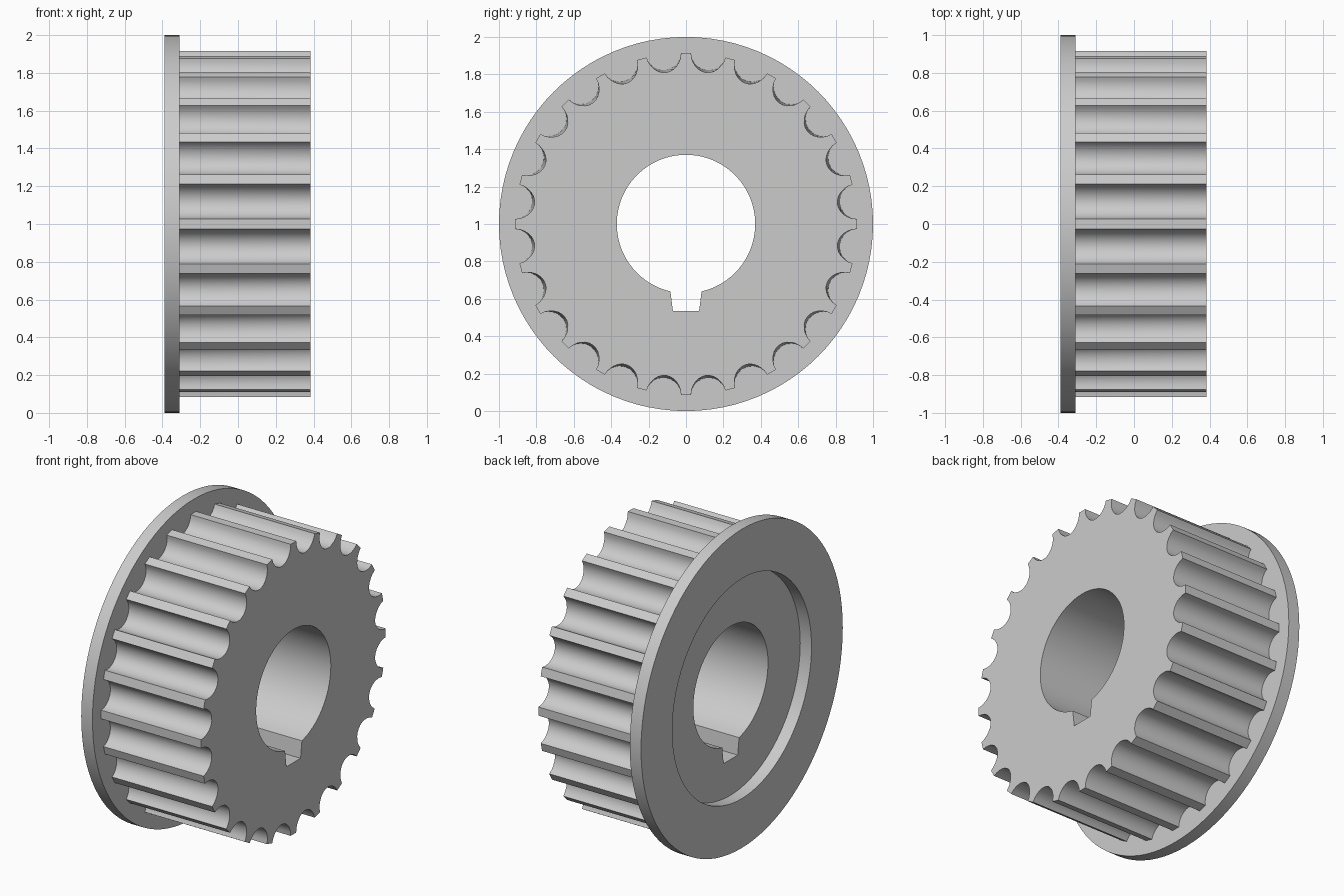
import bpy
import bmesh
from math import sin, cos, pi, radians

if "Cube" in bpy.data.objects:
    bpy.data.objects.remove(bpy.data.objects["Cube"], do_unlink=True)

TEETH = 24
TIP_RADIUS = 0.915
BORE_RADIUS = 0.37
X_BACK, X_STEP, X_FRONT = -0.388, -0.31, 0.385


def polar(radius, angle):
    """Point (y, z) on the end plane, angle measured from straight up."""
    return radius * sin(angle), 1 + radius * cos(angle)


def circle(radius, count=96):
    return [polar(radius, 2 * pi * i / count) for i in range(count)]


def toothed_outline(depth, steps=12):
    """Flat narrow tips with a rounded groove between each pair."""
    pitch = 2 * pi / TEETH
    half_groove = pitch / 2 - radians(1.7)
    points = []
    for tooth in range(TEETH):
        middle = (tooth + 0.5) * pitch
        for i in range(steps + 1):
            t = pi * i / steps
            points.append(polar(TIP_RADIUS - depth * sin(t),
                                middle - half_groove * cos(t)))
    return points


def keyed_bore(steps=72):
    """Round bore with a tapering key slot at the bottom."""
    gap = radians(13)
    start, sweep = pi + gap, 2 * (pi - gap)
    arc = [polar(BORE_RADIUS, start + sweep * i / steps) for i in range(steps + 1)]
    return arc + [(0.07, 0.535), (-0.07, 0.535)]


def hollow_prism(name, outer_a, outer_b, inner, x_a, x_b):
    """Solid between two end planes with a hole through it."""
    bm = bmesh.new()
    ends = []
    for x, loops in ((x_a, (outer_a, inner)), (x_b, (outer_b, inner))):
        rings, edges = [], []
        for loop in loops:
            ring = [bm.verts.new((x, y, z)) for y, z in loop]
            edges += [bm.edges.new((ring[i - 1], ring[i])) for i in range(len(ring))]
            rings.append(ring)
        bmesh.ops.triangle_fill(bm, edges=edges, use_beauty=True, normal=(1, 0, 0))
        ends.append(rings)
    for a, b in zip(*ends):
        for i in range(len(a)):
            bm.faces.new((a[i - 1], a[i], b[i], b[i - 1]))
    bmesh.ops.recalc_face_normals(bm, faces=bm.faces[:])
    mesh = bpy.data.meshes.new(name)
    bm.to_mesh(mesh)
    bm.free()
    obj = bpy.data.objects.new(name, mesh)
    bpy.context.collection.objects.link(obj)
    bpy.ops.object.select_all(action="DESELECT")
    obj.select_set(True)
    bpy.context.view_layer.objects.active = obj
    bpy.ops.object.shade_smooth_by_angle(angle=radians(30))
    return obj


# Toothed wheel, grooves slightly deeper at the open end
hollow_prism("toothed_wheel", toothed_outline(0.085), toothed_outline(0.098),
             keyed_bore(), X_STEP, X_FRONT)

# Flange ring, its wide opening leaves a shallow recess on the back
hollow_prism("flange_ring", circle(1), circle(1), circle(0.69), X_BACK, X_STEP)
